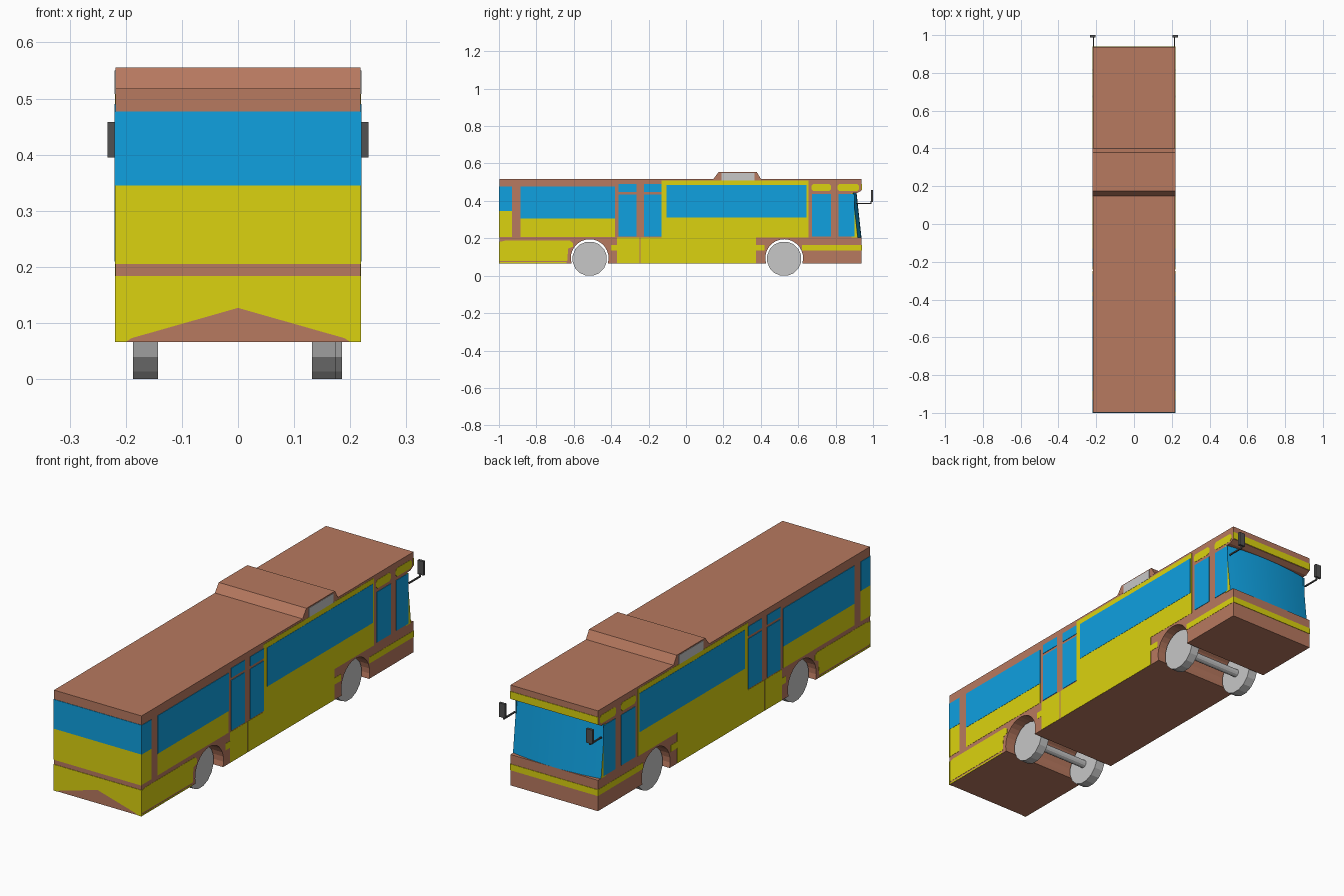
import bpy, bmesh, math
from mathutils import Matrix, Vector

if "Cube" in bpy.data.objects:
    bpy.data.objects.remove(bpy.data.objects["Cube"])


def material(name, srgb):
    m = bpy.data.materials.new(name)
    m.diffuse_color = [((c + 0.055) / 1.055) ** 2.4 if c > 0.04 else c / 12.92 for c in srgb] + [1]
    m.use_nodes = True
    m.node_tree.nodes["Principled BSDF"].inputs["Base Color"].default_value = m.diffuse_color
    return m


BROWN = material("brown paint", (0.72, 0.475, 0.375))
YELLOW = material("yellow paint", (0.86, 0.825, 0.06))
BLUE = material("blue glass", (0.06, 0.63, 0.88))
GREY = material("light grey metal", (0.78, 0.78, 0.78))
DARK = material("dark grey plastic", (0.32, 0.32, 0.32))


def side(u, v, w):      # profile in y,z extruded along x
    return Vector((w, u, v))


def end(u, v, w):       # profile in x,z extruded along y
    return Vector((u, w, v))


def prism(bm, pts, lo, hi, place):
    a = [bm.verts.new(place(u, v, lo)) for u, v in pts]
    b = [bm.verts.new(place(u, v, hi)) for u, v in pts]
    n = len(pts)
    bm.faces.new(a)
    bm.faces.new(b[::-1])
    for i in range(n):
        bm.faces.new((a[i], b[i], b[(i + 1) % n], a[(i + 1) % n]))


def finish(bm, name, *mats):
    bmesh.ops.recalc_face_normals(bm, faces=bm.faces)
    me = bpy.data.meshes.new(name)
    bm.to_mesh(me)
    bm.free()
    for m in mats:
        me.materials.append(m)
    ob = bpy.data.objects.new(name, me)
    bpy.context.collection.objects.link(ob)
    return ob


def rect(u0, u1, v0, v1, c=0):
    if not c:
        return [(u0, v0), (u1, v0), (u1, v1), (u0, v1)]
    return [(u0 + c, v0), (u1 - c, v0), (u1, v0 + c), (u1, v1 - c),
            (u1 - c, v1), (u0 + c, v1), (u0, v1 - c), (u0, v0 + c)]


HW = 0.218              # half width of the shell under the painted plates


def side_plates(name, mat, shapes, depth):
    bm = bmesh.new()
    for pts in shapes:
        for s in (1, -1):
            prism(bm, pts, s * (HW - 0.002), s * (HW + depth), side)
    return finish(bm, name, mat)


def end_plates(name, mat, shapes, y0, y1):
    bm = bmesh.new()
    for pts in shapes:
        prism(bm, pts, y0, y1, end)
    return finish(bm, name, mat)


# Body shell: side profile with wheel arches and a recess for the windscreen
REAR, FRONT, AXLE_Z, FLOOR = -0.515, 0.525, 0.094, 0.066


def arch(yc, r=0.101):
    a0 = math.asin((FLOOR - AXLE_Z) / r)
    steps = 16
    angles = [math.pi - a0 - (math.pi - 2 * a0) * i / steps for i in range(steps + 1)]
    return [(yc + r * math.cos(a), AXLE_Z + r * math.sin(a)) for a in angles]


profile = ([(-0.998, FLOOR)] + arch(REAR) + arch(FRONT) +
           [(0.938, FLOOR), (0.938, 0.205), (0.885, 0.205), (0.885, 0.442),
            (0.915, 0.442), (0.938, 0.455), (0.938, 0.518), (-0.998, 0.518)])
bm = bmesh.new()
prism(bm, profile, -HW, HW, side)
finish(bm, "body_shell", BROWN)

# Windscreen: sloping curved glass with yellow corner posts
bm = bmesh.new()
N = 16
rows = []
for z, y in ((0.205, 0.938), (0.442, 0.912)):
    front = []
    for i in range(N + 1):
        t = -1 + 2 * i / N
        front.append(bm.verts.new((t * 0.2195, y - 0.02 * t * t, z)))
    back = [bm.verts.new((x, 0.884, z)) for x in (-0.2195, 0.2195)]
    rows.append((front, back))
(f0, b0), (f1, b1) = rows
for i in range(N):
    bm.faces.new((f0[i], f0[i + 1], f1[i + 1], f1[i])).smooth = True
for i, k in ((0, 0), (N, 1)):
    bm.faces.new((f0[i], f1[i], b1[k], b0[k])).material_index = 1
for f, b in rows:
    bm.faces.new(f + b[::-1]).material_index = 2
bm.faces.new((b0[0], b0[1], b1[1], b1[0])).material_index = 2
finish(bm, "windscreen", BLUE, YELLOW, BROWN)

# Yellow side panels
side_plates("yellow_side_panels", YELLOW, [
    rect(-1.0, -0.93, 0.207, 0.345),
    rect(-0.885, -0.38, 0.207, 0.305),
    [(-1.0, 0.08), (-0.635, 0.08), (-0.63, 0.145), (-0.605, 0.155),
     (-0.605, 0.175), (-0.62, 0.187), (-0.97, 0.187), (-1.0, 0.18)],
    rect(-1.0, -0.64, 0.0665, 0.073),
    rect(-0.37, -0.248, 0.0665, 0.205),
    rect(-0.242, 0.375, 0.0665, 0.205),
    rect(-0.40, -0.37, 0.135, 0.165),
    rect(0.375, 0.42, 0.135, 0.165),
    rect(-0.13, 0.655, 0.205, 0.508),
    rect(0.62, 0.939, 0.135, 0.163),
    rect(0.67, 0.775, 0.452, 0.49, 0.01),
    rect(0.81, 0.925, 0.452, 0.49, 0.01)], 0.001)

# Side windows and door glass
side_plates("side_windows", BLUE, [
    rect(-1.0, -0.93, 0.345, 0.476),
    rect(-0.885, -0.38, 0.305, 0.476),
    rect(-0.105, 0.645, 0.31, 0.485)], 0.002)
doors = [rect(0.675, 0.775, 0.21, 0.437), rect(0.815, 0.9, 0.21, 0.437)]
for y in (-0.36, -0.225):
    doors += [rect(y, y + 0.095, 0.21, 0.435), rect(y, y + 0.095, 0.447, 0.49)]
side_plates("door_windows", BLUE, doors, 0.002)

# Rear end panels (facing -y)
W = 0.2195
end_plates("rear_window", BLUE, [rect(-W, W, 0.345, 0.477)], -1.0, -0.996)
end_plates("rear_yellow_panels", YELLOW, [
    rect(-W, W, 0.205, 0.345),
    [(-W, FLOOR), (-0.2, FLOOR), (-0.19, 0.073), (0, 0.127), (0.19, 0.073),
     (0.2, FLOOR), (W, FLOOR), (W, 0.184), (-W, 0.184)]], -1.0, -0.996)

# Front end stripes (facing +y)
end_plates("front_yellow_stripes", YELLOW,
           [rect(-W, W, 0.135, 0.163), rect(-W, W, 0.457, 0.49)], 0.936, 0.94)

# Roof unit with grey side vents
bm = bmesh.new()
prism(bm, [(0.145, 0.515), (0.175, 0.555), (0.378, 0.555), (0.402, 0.515)], -0.2185, 0.2185, side)
finish(bm, "roof_unit", BROWN)
side_plates("roof_unit_vents", GREY, [rect(0.19, 0.365, 0.508, 0.55)], 0.002)


# Wheels and axles
def cylinder_x(bm, r, x0, x1, y, z, n):
    m = (Matrix.Translation(((x0 + x1) / 2, y, z)) @ Matrix.Rotation(math.pi / 2, 4, 'Y')
         @ Matrix.Rotation(math.pi / n, 4, 'Z'))
    bmesh.ops.create_cone(bm, cap_ends=True, segments=n, radius1=r, radius2=r,
                          depth=x1 - x0, matrix=m)


for name, y, spans in (("rear", REAR, ((-0.187, -0.143), (0.132, 0.175))),
                       ("front", FRONT, ((-0.187, -0.143), (0.143, 0.185)))):
    bm = bmesh.new()
    for x0, x1 in spans:
        cylinder_x(bm, 0.0925, x0, x1, y, 0.0907, 16)
    finish(bm, name + "_wheels", GREY)
    bm = bmesh.new()
    cylinder_x(bm, 0.018, -0.15, 0.15, y, 0.0907, 12)
    finish(bm, name + "_axle", GREY)


# Wing mirrors on bent arms
def box(bm, x0, x1, y0, y1, z0, z1):
    prism(bm, rect(y0, y1, z0, z1), x0, x1, side)


bm = bmesh.new()
for s in (1, -1):
    box(bm, s * 0.212, s * 0.218, 0.91, 0.992, 0.384, 0.39)     # arm
    box(bm, s * 0.212, s * 0.218, 0.986, 0.992, 0.384, 0.40)    # upright
    box(bm, s * 0.203, s * 0.233, 0.988, 1.0, 0.395, 0.458)     # mirror head
finish(bm, "wing_mirrors", DARK)
